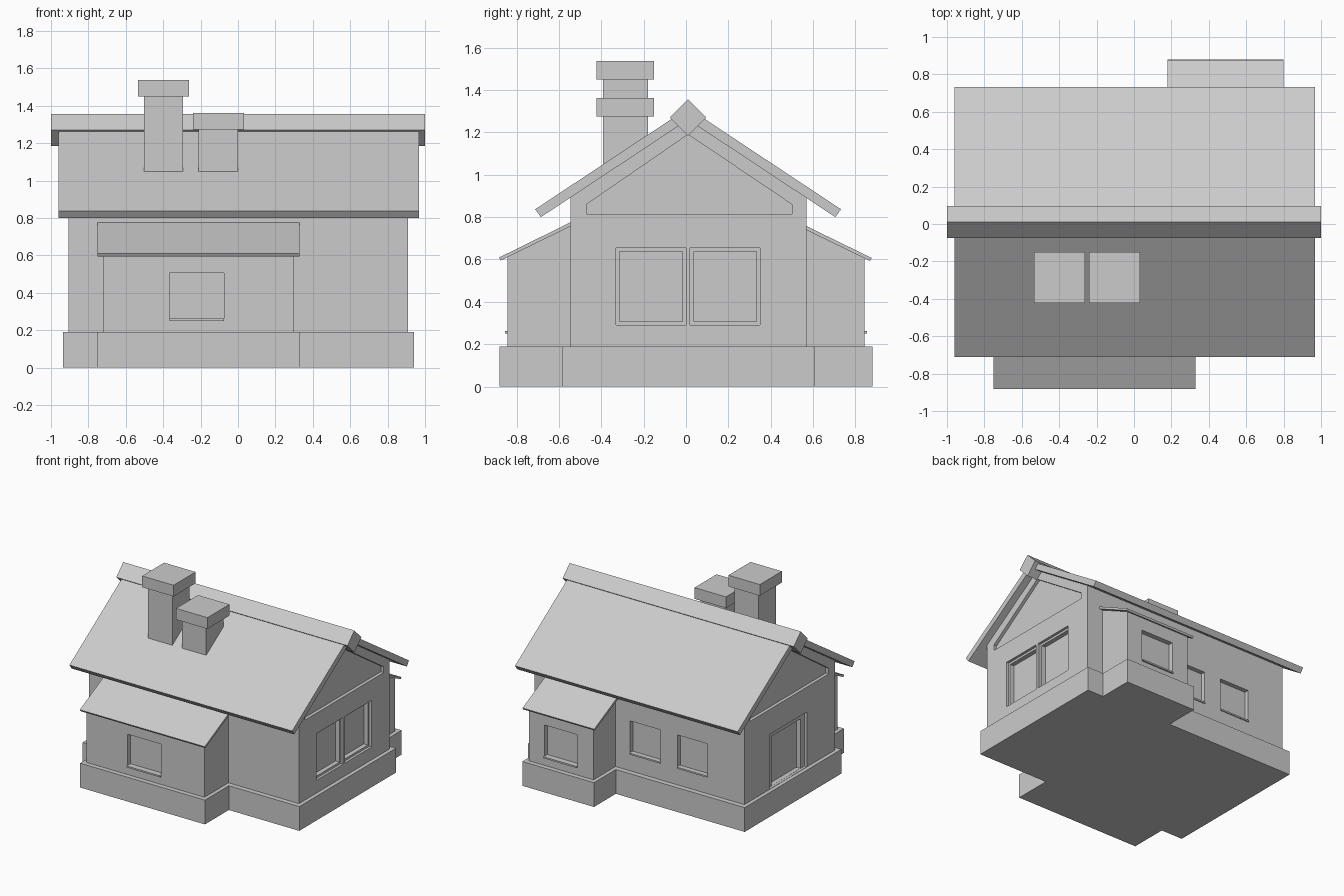
import bpy, bmesh
from mathutils import Vector

if "Cube" in bpy.data.objects:
    bpy.data.objects.remove(bpy.data.objects["Cube"])

RIDGE_Y = 0.01


def prism(name, pts, axis, a, b):
    """Extrude a closed 2D profile along x (pts = y,z) or z (pts = x,y)."""
    bm = bmesh.new()
    place = (lambda p, t: (t, p[0], p[1])) if axis == 'x' else (lambda p, t: (p[0], p[1], t))
    face = bm.faces.new([bm.verts.new(place(p, a)) for p in pts])
    ext = bmesh.ops.extrude_face_region(bm, geom=[face])
    step = Vector((b - a, 0, 0)) if axis == 'x' else Vector((0, 0, b - a))
    for v in ext['geom']:
        if isinstance(v, bmesh.types.BMVert):
            v.co += step
    bmesh.ops.recalc_face_normals(bm, faces=bm.faces)
    me = bpy.data.meshes.new(name)
    bm.to_mesh(me)
    bm.free()
    ob = bpy.data.objects.new(name, me)
    bpy.context.collection.objects.link(ob)
    return ob


def box(name, x0, x1, y0, y1, z0, z1):
    return prism(name, [(x0, y0), (x1, y0), (x1, y1), (x0, y1)], 'z', z0, z1)


def cut(target, cutter):
    m = target.modifiers.new("recess", 'BOOLEAN')
    m.operation = 'DIFFERENCE'
    m.solver = 'EXACT'
    m.object = cutter
    cutter.hide_render = True
    cutter.display_type = 'WIRE'


# Foundation with both side extensions
prism("foundation", [(-0.935, -0.585), (-0.75, -0.585), (-0.75, -0.88), (0.33, -0.88),
                     (0.33, -0.585), (0.94, -0.585), (0.94, 0.61), (0.80, 0.61),
                     (0.80, 0.88), (0.18, 0.88), (0.18, 0.61), (-0.935, 0.61)], 'z', 0, 0.19)

# Main walls with gables
walls = prism("main_walls", [(-0.546, 0.185), (0.57, 0.185), (0.57, 0.895),
                             (RIDGE_Y, 1.265), (-0.546, 0.895)], 'x', -0.905, 0.91)

# Recessed gable panels at both ends
gable = [(-0.47, 0.815), (0.50, 0.815), (0.50, 0.86), (RIDGE_Y, 1.19), (-0.47, 0.86)]
cut(walls, prism("gable_cutter_right", gable, 'x', 0.885, 1.0))
cut(walls, prism("gable_cutter_left", gable, 'x', -1.0, -0.88))

# Double window on the right end, each with a stepped frame
for i, (y0, y1) in enumerate([(-0.33, 0.0), (0.02, 0.35)]):
    cut(walls, box(f"side_window_cutter_{i}", 0.89, 1.0, y0, y1, 0.29, 0.655))
    cut(walls, box(f"side_pane_cutter_{i}", 0.855, 0.95, y0 + 0.017, y1 - 0.017, 0.307, 0.638))

# Door on the left end
cut(walls, box("door_frame_cutter", -1.0, -0.885, -0.20, 0.26, 0.192, 0.62))
cut(walls, box("door_cutter", -0.95, -0.85, -0.15, 0.21, 0.193, 0.58))

# Two windows on the back wall
for i, (x0, x1) in enumerate([(-0.585, -0.325), (-0.18, 0.085)]):
    cut(walls, box(f"back_window_cutter_{i}", x0, x1, 0.535, 0.7, 0.33, 0.58))
    box(f"back_window_sill_{i}", x0, x1, 0.54, 0.578, 0.32, 0.332)


# Lean-to extension: walls, recessed window, sill and sloping roof
def extension(name, s, x0, x1, wx0, wx1, y_in, z_in, y_eave, z_eave):
    slope = (z_in - z_eave) / (y_eave - y_in)
    top = lambda y: z_in - slope * (y - y_in)
    y_out = 0.843
    body = prism(name + "_walls", [(s * y, z) for y, z in [
        (0.50, 0.185), (y_out, 0.185), (y_out, top(y_out) - 0.015), (0.50, top(0.50) - 0.015)]],
        'x', x0, x1)
    ys = sorted((s * 0.805, s * 0.95))
    cut(body, box(name + "_window_cutter", wx0, wx1, *ys, 0.26, 0.505))
    ys = sorted((s * 0.81, s * 0.855))
    box(name + "_sill", wx0, wx1, *ys, 0.25, 0.262)
    prism(name + "_roof", [(s * y, z) for y, z in [
        (0.50, top(0.50)), (y_eave, z_eave), (y_eave - 0.008, z_eave - 0.014),
        (0.50, top(0.50) - 0.019)]], 'x', x0 - 0.03, x1 + 0.03)


extension("front_extension", -1, -0.72, 0.30, -0.365, -0.075, 0.546, 0.775, 0.883, 0.609)
extension("back_extension", 1, 0.21, 0.77, 0.35, 0.635, 0.57, 0.757, 0.877, 0.607)

# Main roof slabs and ridge beam
for name, s in (("roof_front", -1), ("roof_back", 1)):
    prism(name, [(RIDGE_Y + s * y, z) for y, z in [
        (0, 1.315), (0.722, 0.837), (0.695, 0.80), (0, 1.26)]], 'x', -0.96, 0.967)
r = 0.086
prism("ridge_beam", [(RIDGE_Y - r, 1.27), (RIDGE_Y, 1.27 - r),
                     (RIDGE_Y + r, 1.27), (RIDGE_Y, 1.27 + r)], 'x', -1.0, 1.0)

# Chimneys with caps
for name, x, top in (("tall", -0.398, 1.537), ("short", -0.105, 1.362)):
    box(name + "_chimney", x - 0.105, x + 0.105, -0.393, -0.18, 1.0, top - 0.08)
    box(name + "_chimney_cap", x - 0.136, x + 0.136, -0.422, -0.15, top - 0.088, top)
